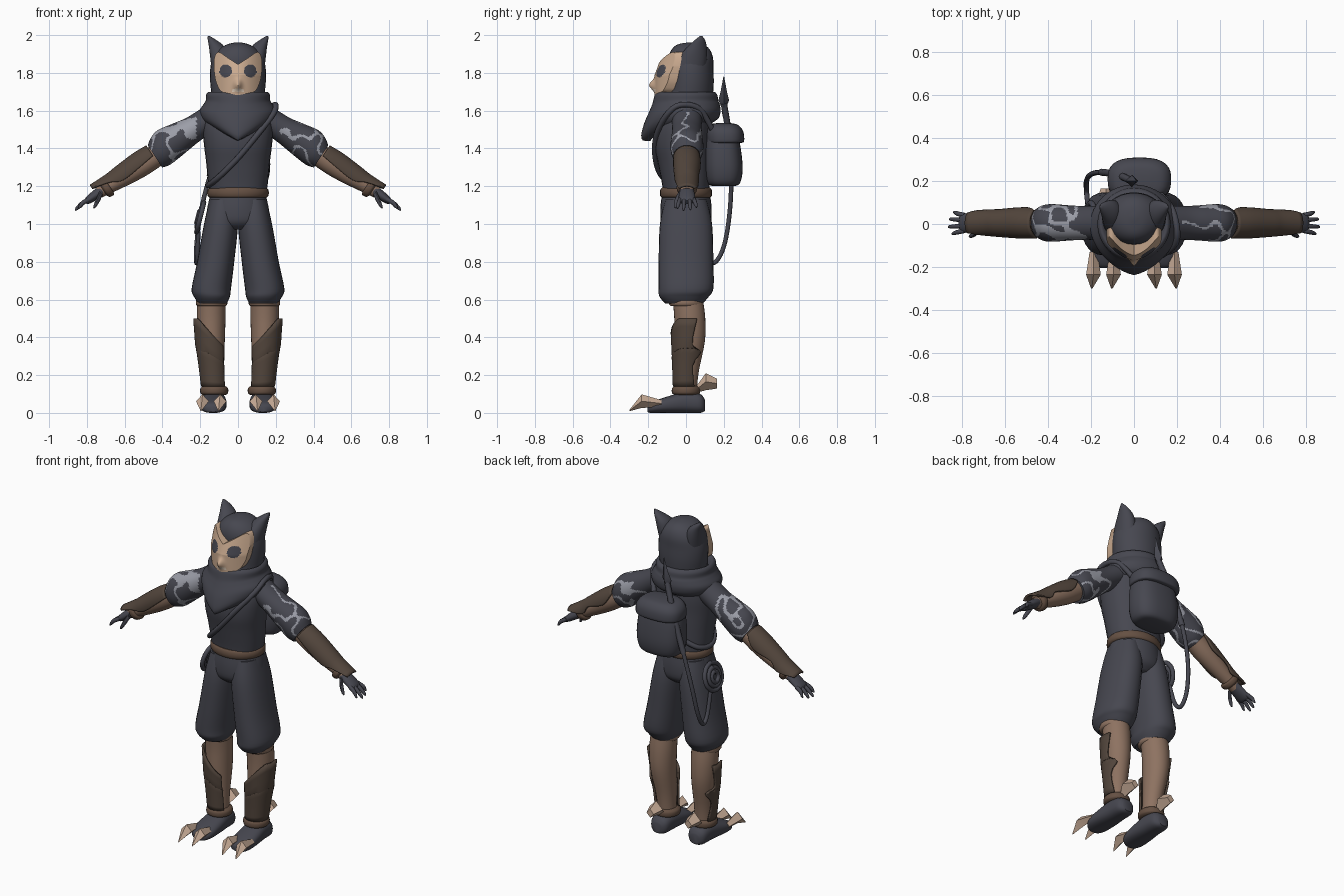
import bpy, bmesh, math
from mathutils import Matrix, Vector, noise

cube = bpy.data.objects.get("Cube")
if cube:
    bpy.data.objects.remove(cube)


def material(name, *rgb):
    m = bpy.data.materials.new(name)
    m.use_nodes = True
    m.diffuse_color = (*rgb, 1)
    m.node_tree.nodes["Principled BSDF"].inputs["Base Color"].default_value = (*rgb, 1)
    return m


CLOTH = material("slate cloth", .062, .063, .08)
PATCH = material("pale grey pattern", .33, .34, .39)
SKIN = material("brown skin", .27, .17, .12)
LEATHER = material("dark leather", .085, .06, .045)
BELT = material("belt leather", .13, .08, .055)
MASK = material("tan mask", .6, .41, .28)
CREAM = material("cream", .75, .62, .5)
CLAW = material("claw horn", .56, .4, .3)
parts = []


def finish(name, bm, mats, mirror=False, thick=0):
    bmesh.ops.recalc_face_normals(bm, faces=bm.faces)
    me = bpy.data.meshes.new(name)
    bm.to_mesh(me)
    bm.free()
    for m in mats:
        me.materials.append(m)
    ob = bpy.data.objects.new(name, me)
    bpy.context.collection.objects.link(ob)
    if thick:
        mod = ob.modifiers.new("thickness", "SOLIDIFY")
        mod.thickness, mod.offset = thick, 0
    if mirror:
        ob.modifiers.new("mirror", "MIRROR")
    parts.append(ob)
    return ob


def refine(rows, n):
    """Catmull-Rom interpolation through tuples of numbers."""
    if n < 2:
        return rows
    out = []
    for i in range(len(rows) - 1):
        quad = (rows[max(i - 1, 0)], rows[i], rows[i + 1], rows[min(i + 2, len(rows) - 1)])
        for k in range(n):
            t = k / n
            out.append(tuple(b + (c - a) * t / 2 + (a - 2.5 * b + 2 * c - d / 2) * t * t
                             + (3 * b - a - 3 * c + d) / 2 * t ** 3 for a, b, c, d in zip(*quad)))
    return out + [rows[-1]]


def loft(name, rings, mat, segs=28, fine=4, M=Matrix(), power=1, side=1, warp=None,
         mirror=False, thick=0, rule=None, second=None):
    """Skin rings (cx, cy, z, rx, ry); two extra values give an open arc in degrees."""
    bm = bmesh.new()
    rows, arc = [], len(rings[0]) > 5
    for cx, cy, z, rx, ry, *span in refine(rings, fine):
        row = []
        for i in range(segs):
            a = 2 * math.pi * i / segs
            if arc:
                a = math.radians(span[0] + (span[1] - span[0]) * i / (segs - 1))
            c, s = math.cos(a), math.sin(a)
            p = Vector((cx + rx * math.copysign(abs(c) ** power, c),
                        cy + ry * math.copysign(abs(s) ** power, s), z))
            p = M @ (warp(p) if warp else p)
            row.append(bm.verts.new((p.x * side, p.y, p.z)))
        rows.append(row)
    for r, q in zip(rows, rows[1:]):
        for i in range(segs - 1 if arc else segs):
            j = (i + 1) % segs
            f = bm.faces.new((r[i], r[j], q[j], q[i]))
            if rule:
                f.material_index = int(rule(f.calc_center_median()))
    if not arc:
        bm.faces.new(rows[0])
        bm.faces.new(rows[-1])
    return finish(name, bm, [mat] + ([second] if second else []), mirror, thick)


def cord(name, points, radius, mat):
    cu = bpy.data.curves.new(name, "CURVE")
    cu.dimensions, cu.bevel_depth, cu.bevel_resolution, cu.use_fill_caps = "3D", radius, 3, True
    path = refine(points, 6)
    sp = cu.splines.new("POLY")
    sp.points.add(len(path) - 1)
    for pt, co in zip(sp.points, path):
        pt.co = (*co, 1)
    tmp = bpy.data.objects.new(name, cu)
    bpy.context.collection.objects.link(tmp)
    bm = bmesh.new()
    bm.from_mesh(tmp.evaluated_get(bpy.context.evaluated_depsgraph_get()).to_mesh())
    bpy.data.objects.remove(tmp)
    finish(name, bm, [mat])


# Torso, belt and trousers
loft("torso", [(0, 0, 1.13, .14, .12), (0, 0, 1.2, .156, .125), (0, -.01, 1.32, .168, .138),
               (0, -.02, 1.42, .18, .148), (0, -.015, 1.52, .187, .145), (0, 0, 1.6, .17, .12),
               (0, 0, 1.66, .1, .09)], CLOTH, power=.9)
loft("belt", [(0, 0, 1.14, .15, .128), (0, 0, 1.15, .162, .137), (0, 0, 1.18, .162, .137),
              (0, 0, 1.192, .15, .128)], BELT, fine=2)
loft("hips", [(0, 0, 1.15, .148, .128), (0, 0, 1.08, .163, .136), (0, 0, 1.01, .165, .13),
              (0, 0, .97, .1, .09)], CLOTH)
loft("trouser_leg", [(.08, 0, 1.13, .07, .11), (.09, 0, 1.0, .09, .138), (.118, 0, .8, .098, .145),
                     (.141, 0, .66, .104, .145), (.138, -.01, .615, .095, .13),
                     (.135, -.01, .58, .075, .1)], CLOTH, power=.9, mirror=True)

# Lower legs, cuffs and shin guards
loft("shin", [(.14, .01, .6, .075, .08), (.142, .02, .5, .076, .082), (.14, .02, .38, .07, .08),
              (.13, .008, .22, .056, .06), (.126, 0, .1, .052, .055)], SKIN, mirror=True)
loft("knee_cuff", [(.14, 0, .565, .074, .08), (.14, 0, .575, .083, .09), (.14, 0, .595, .083, .09)],
     SKIN, fine=2, mirror=True)
loft("ankle_cuff", [(.126, 0, .095, .06, .06), (.126, 0, .105, .073, .074),
                    (.126, 0, .13, .073, .074), (.126, 0, .143, .058, .06)], BELT, mirror=True)


def slant(p):
    t = (p.z - .14) / .36
    return Vector((p.x, p.y, p.z - t * .15 * min(1, max(0, (.215 - p.x) / .14))))


loft("shin_guard", [(.128, 0, .14, .062, .064, -150, 40), (.134, .005, .26, .07, .072, -145, 25),
                    (.139, .01, .34, .078, .08, -142, 55), (.141, .012, .36, .08, .082, -140, 15),
                    (.143, .015, .5, .088, .09, -135, 28)],
     LEATHER, fine=3, warp=slant, mirror=True, thick=.012)

# Feet and claws, lofted from heel to toe
FOOT = Matrix(((1, 0, 0, 0), (0, 0, -1, 0), (0, 1, 0, 0), (0, 0, 0, 1)))
loft("foot", [(.128, .04, -.1, .03, .03), (.128, .05, -.075, .056, .05), (.128, .056, 0, .064, .056),
              (.13, .046, .08, .07, .046), (.132, .035, .15, .068, .035), (.132, .026, .19, .05, .026),
              (.132, .02, .205, .02, .015)], CLOTH, M=FOOT, power=.8, mirror=True)
for label, x in (("inner", .095), ("outer", .188)):
    loft(label + "_toe_claw", [(x, .05, .13, .018, .018), (x, .062, .235, .034, .036),
                               (x + .008, .012, .3, .003, .003)],
         CLAW, segs=4, fine=1, M=FOOT, mirror=True)
loft("heel_spur", [(.13, .12, -.05, .015, .015), (.13, .165, -.105, .045, .045),
                   (.13, .155, -.165, .024, .026)], CLAW, segs=4, fine=1, M=FOOT, mirror=True)

# Arms, lofted along a drooping axis
c, s = math.cos(math.radians(33)), math.sin(math.radians(33))
ARM = Matrix(((s, 0, c, .17), (0, -1, 0, .005), (c, 0, -s, 1.545), (0, 0, 0, 1)))


def squiggle(p):
    return abs(p.x) > .22 and abs(noise.noise(p * 11 + Vector((3, 1, 7)))) < .09


for side, label in ((1, "left_"), (-1, "right_")):
    loft(label + "sleeve", [(0, 0, -.05, .07, .08), (0, 0, .07, .07, .078), (.003, 0, .16, .082, .082),
                            (.005, 0, .24, .093, .087), (-.002, 0, .29, .088, .084),
                            (-.01, 0, .328, .07, .07)],
         CLOTH, segs=80, fine=10, M=ARM, side=side, rule=squiggle, second=PATCH)

    def limb(name, rings, mat, **kw):
        loft(label + name, rings, mat, M=ARM, side=side, **kw)

    limb("forearm", [(-.01, 0, .3, .058, .058), (-.01, 0, .4, .061, .06), (-.01, 0, .5, .054, .053),
                     (-.01, 0, .62, .038, .04), (-.01, 0, .68, .03, .034)], SKIN)
    limb("bracer", [(-.008, 0, .335, .066, .066, -60, 85), (-.008, 0, .42, .069, .067, -95, 95),
                    (-.008, 0, .54, .06, .06, -75, 105), (-.006, 0, .6, .052, .056, -100, 80),
                    (0, 0, .7, .046, .056, -50, 50)], LEATHER, thick=.012)
    limb("wrist_cuff", [(-.01, 0, .615, .042, .044), (-.01, 0, .622, .052, .054),
                        (-.01, 0, .645, .05, .053), (-.01, 0, .655, .036, .04)], BELT)
    limb("palm", [(-.01, 0, .65, .028, .034), (-.01, 0, .7, .026, .042), (-.012, 0, .75, .02, .044),
                  (-.014, 0, .768, .012, .036)], CLOTH)
    for name, y, tip in (("index", .036, .818), ("middle", .013, .838),
                         ("ring", -.013, .832), ("little", -.036, .81)):
        limb(name + "_finger", [(-.012, y, .74, .012, .011), (-.008, y * 1.2, .78, .012, .011),
                                (-.016, y * 1.35, tip - .012, .009, .008),
                                (-.02, y * 1.4, tip, .003, .003)], CLOTH, segs=10, fine=2)
    limb("thumb", [(-.015, .03, .67, .014, .014), (-.035, .05, .7, .014, .013),
                   (-.055, .06, .735, .01, .01), (-.062, .062, .75, .003, .003)],
         CLOTH, segs=10, fine=2)


# Cowl with pointed front, hood and ears
def droop(p):
    t = min(1, max(0, (1.68 - p.z) / .13))
    front = max(0, -p.y / .2) * max(0, 1 - abs(p.x) / .2)
    return Vector((p.x, p.y - .05 * t * front, p.z - .12 * t * front))


loft("cowl", [(0, 0, 1.67, .12, .12), (0, 0, 1.7, .15, .145), (0, 0, 1.685, .168, .165),
              (0, 0, 1.655, .17, .17), (0, 0, 1.635, .182, .178), (0, -.005, 1.6, .203, .188),
              (0, -.01, 1.56, .195, .182), (0, -.01, 1.53, .165, .14)], CLOTH, segs=48, warp=droop)
loft("hood", [(0, .01, 1.62, .14, .12), (0, .02, 1.68, .14, .122), (0, .025, 1.75, .147, .122),
              (0, .025, 1.82, .147, .12), (0, .025, 1.88, .134, .118), (0, .025, 1.925, .1, .1),
              (0, .025, 1.952, .055, .065), (0, .03, 1.962, .008, .01)], CLOTH)
loft("ear", [(.085, .02, 1.82, .055, .085), (.098, .04, 1.89, .05, .072), (.113, .06, 1.94, .041, .05),
             (.138, .074, 1.975, .022, .026), (.156, .08, 1.996, .004, .005)], CLOTH, mirror=True)

# Face mask with notched brow, nose and dark eyes
half = refine([(0, 1.845), (.05, 1.877), (.105, 1.91), (.127, 1.87), (.124, 1.79), (.11, 1.735),
               (.08, 1.697), (0, 1.682)], 6)
outline = half + [(-x, z) for x, z in half[-2:0:-1]]


def depth(x, z):
    nose = .03 * math.exp(-(x / .018) ** 2 - ((z - 1.735) / .028) ** 2)
    return -.165 + 5 * x * x + .35 * max(0, z - 1.79) - nose


bm = bmesh.new()
LAYERS = 24
rows = []
for k in range(1, LAYERS + 2):
    t = min(k / LAYERS, 1)
    ring = [(x * t, 1.785 + (z - 1.785) * t) for x, z in outline]
    rows.append([bm.verts.new((x, depth(x, z) + (.07 if k > LAYERS else 0), z)) for x, z in ring])
bm.faces.new(rows[0])
for r, q in zip(rows, rows[1:]):
    for i in range(len(r)):
        f = bm.faces.new((r[i - 1], r[i], q[i], q[i - 1]))
        p = f.calc_center_median()
        if math.hypot(abs(p.x) - .065, p.z - 1.81) < .033:
            f.material_index = 1
        elif abs(p.x) < .03 and abs(p.z - 1.708) < .008:
            f.material_index = 2
finish("face_mask", bm, [MASK, CLOTH, CREAM])

# Backpack and shoulder strap
loft("backpack", [(.025, .2, 1.2, .08, .05), (.025, .2, 1.215, .125, .085), (.025, .2, 1.29, .145, .1),
                  (.025, .195, 1.4, .14, .095), (.025, .19, 1.49, .12, .08)], CLOTH, power=.75)
loft("backpack_flap", [(.025, .205, 1.43, .137, .09), (.025, .208, 1.44, .147, .1),
                       (.025, .205, 1.49, .143, .098), (.025, .2, 1.525, .11, .075),
                       (.025, .2, 1.535, .05, .03)], CLOTH, power=.75)
cord("shoulder_strap", [(.12, .14, 1.5), (.175, .07, 1.61), (.2, -.03, 1.63), (.185, -.1, 1.58),
                        (.1, -.157, 1.47), (0, -.162, 1.35), (-.1, -.125, 1.25),
                        (-.155, -.03, 1.205), (-.14, .08, 1.22), (-.05, .14, 1.28)], .015, CLOTH)

# Roped dart hanging on the back, coiled at the hip
cord("rope", [(-.02, .2, 1.6), (-.08, .23, 1.45), (-.15, .24, 1.25), (-.2, .23, 1.05),
              (-.22, .2, .88), (-.22, .15, .795), (-.215, .1, .83), (-.21, .06, .96)], .012, CLOTH)
cord("dart_shaft", [(-.01, .2, 1.64), (-.08, .23, 1.45), (-.15, .24, 1.25)], .017, CLOTH)
loft("dart_head", [(-.015, .2, 1.61, .01, .01), (-.01, .2, 1.655, .03, .028), (0, .2, 1.7, .017, .017),
                   (.01, .2, 1.78, .002, .002)], CLOTH, segs=4, fine=1)
for k, radius in enumerate((.078, .052, .03)):
    loop = [(-.2 - .25 * radius * -math.cos(a) - .006 * k, .02 + radius * math.sin(a),
             1.035 + radius * math.cos(a)) for a in (math.tau * i / 10 for i in range(11))]
    cord(f"rope_coil_{k + 1}", loop, .013, CLOTH)

# Smooth shading with crisp edges
bpy.ops.object.select_all(action="DESELECT")
for ob in parts:
    ob.select_set(True)
bpy.context.view_layer.objects.active = parts[0]
bpy.ops.object.shade_smooth_by_angle(angle=math.radians(40))
